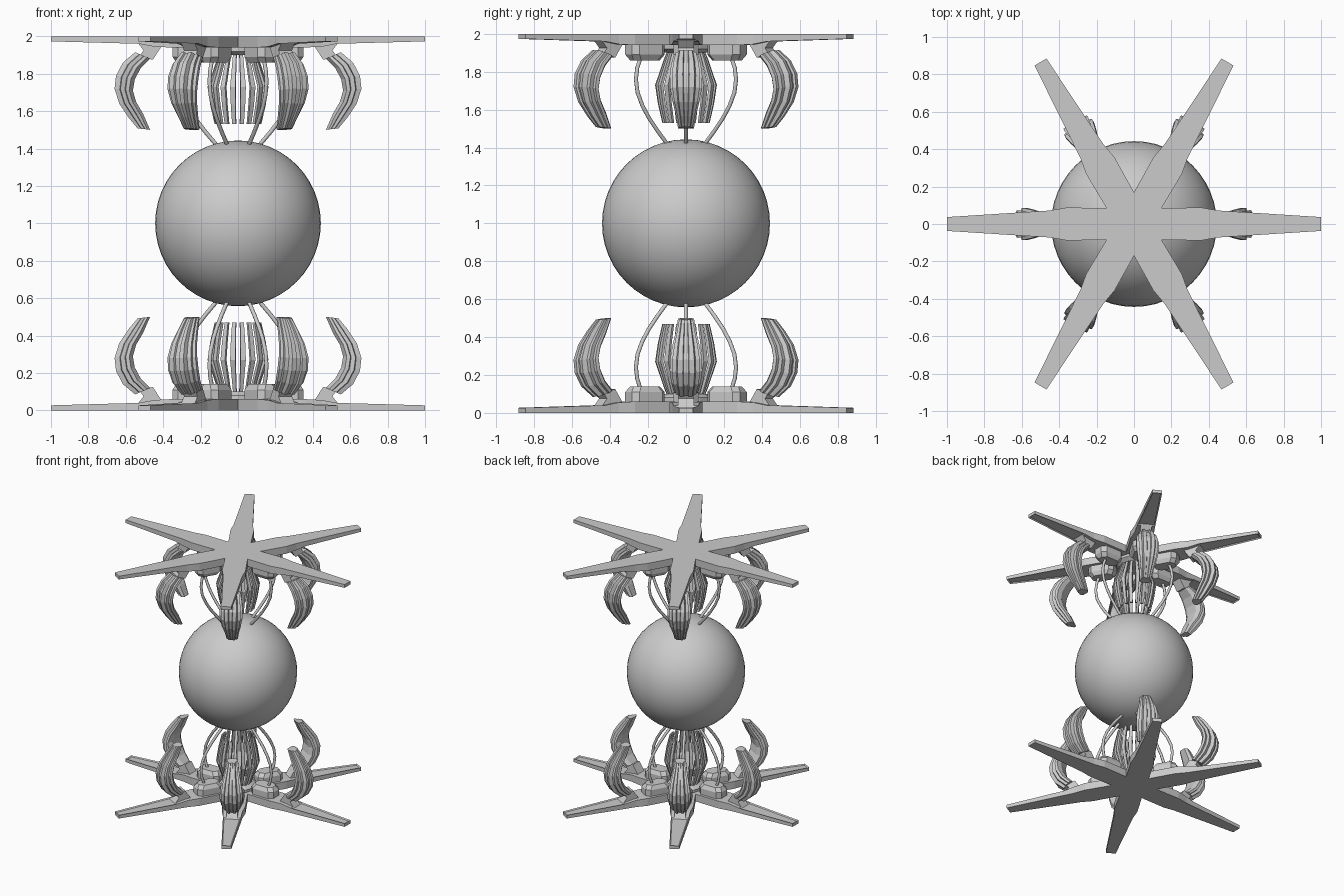
import bpy, bmesh
from math import sin, cos, pi, radians
from mathutils import Vector, Matrix

if "Cube" in bpy.data.objects:
    bpy.data.objects.remove(bpy.data.objects["Cube"])


def finish(bm, name, smooth=None):
    bmesh.ops.recalc_face_normals(bm, faces=bm.faces)
    me = bpy.data.meshes.new(name)
    bm.to_mesh(me)
    bm.free()
    ob = bpy.data.objects.new(name, me)
    bpy.context.collection.objects.link(ob)
    if smooth:
        bpy.context.view_layer.objects.active = ob
        ob.select_set(True)
        bpy.ops.object.shade_smooth_by_angle(angle=radians(smooth))
        ob.select_set(False)
    return ob


def loft(bm, rings):
    """Closed skin through equal-length rings, capped at both ends."""
    vs = [[bm.verts.new(p) for p in r] for r in rings]
    n = len(vs[0])
    for a, b in zip(vs, vs[1:]):
        for i in range(n):
            bm.faces.new((a[i], a[(i + 1) % n], b[(i + 1) % n], b[i]))
    bm.faces.new(vs[0][::-1])
    bm.faces.new(vs[-1])


def array(name, rings, count=6, smooth=None):
    """Radial copies for the lower half, mirrored about z = 1 for the upper."""
    for side in ("lower", "upper"):
        bm = bmesh.new()
        for k in range(count):
            m = Matrix.Rotation(2 * pi * k / count, 3, 'Z')
            out = [[m @ Vector(p) for p in r] for r in rings]
            if side == "upper":
                out = [[Vector((p.x, p.y, 2 - p.z)) for p in r] for r in out]
            loft(bm, out)
        finish(bm, side + "_" + name, smooth)


# six-armed star plates with recessed inner panels
ARM = [(0.36, 0.088, 0.06), (0.45, 0.072, 0.055), (0.53, 0.067, 0.04), (1.0, 0.037, 0.027)]
for side in ("lower", "upper"):
    bm = bmesh.new()
    notch = [Vector((0.17 * cos(radians(60 * k + 30)), 0.17 * sin(radians(60 * k + 30)), 0.06))
             for k in range(6)]
    ntop = [bm.verts.new(p) for p in notch]
    outline, panels = [], []
    for k in range(6):
        m = Matrix.Rotation(radians(60 * k), 3, 'Z')
        right = [ntop[k - 1]] + [bm.verts.new(m @ Vector((r, -w, z))) for r, w, z in ARM]
        left = [ntop[k]] + [bm.verts.new(m @ Vector((r, w, z))) for r, w, z in ARM]
        for i in range(4):
            f = bm.faces.new((right[i], right[i + 1], left[i + 1], left[i]))
            if i == 3:
                panels.append(f)
        outline += right + left[:0:-1]
    bm.faces.new(ntop)
    base = [bm.verts.new((v.co.x, v.co.y, 0)) for v in outline]
    n = len(base)
    for i in range(n):
        j = (i + 1) % n
        bm.faces.new((base[i], base[j], outline[j], outline[i]))
    bm.faces.new(base[::-1])
    bmesh.ops.recalc_face_normals(bm, faces=bm.faces)
    bmesh.ops.inset_region(bm, faces=panels, thickness=0.012, depth=-0.008)
    if side == "upper":
        for v in bm.verts:
            v.co.z = 2 - v.co.z
    finish(bm, side + "_star_plate")


# chamfered pods at the root of each arm
def pod_ring(l, w, z, c=0.03):
    pts = [(l, w - c), (l - c, w), (c - l, w), (-l, w - c),
           (-l, c - w), (c - l, -w), (l - c, -w), (l, c - w)]
    return [(0.25 + x, y, z) for x, y in pts]


array("pod", [pod_ring(0.10, 0.065, 0.05), pod_ring(0.10, 0.065, 0.11), pod_ring(0.08, 0.048, 0.14)])

# brackets holding the petals
bracket = [(0.37, 0.03), (0.41, 0.055), (0.455, 0.125), (0.53, 0.11), (0.505, 0.075), (0.54, 0.03)]
array("bracket", [[(r, y, z) for r, z in bracket] for y in (-0.042, 0.042)])

# curved petals with stepped, ridged cross-section
half = [(0.6, 0), (1, 0.2), (1, 0.4), (0.8, 0.44), (0.86, 0.68), (0.6, 0.72), (0.52, 1), (0.2, 1), (0.15, 0.88)]
section = half + [(-u, v) for u, v in half[::-1]]
stations = [((0.55, 0.085), (0.47, 0.12), 0.062), ((0.615, 0.14), (0.52, 0.17), 0.078),
            ((0.652, 0.21), (0.552, 0.23), 0.086), ((0.66, 0.28), (0.562, 0.29), 0.084),
            ((0.635, 0.36), (0.545, 0.35), 0.072), ((0.585, 0.435), (0.507, 0.415), 0.055),
            ((0.537, 0.492), (0.47, 0.50), 0.042)]
rings = [[(i[0] + (o[0] - i[0]) * v, u * w, i[1] + (o[1] - i[1]) * v) for u, v in section]
         for o, i, w in stations]
array("petal", rings)

# barrel cage of flat bent bars
bars = [(0.095, 0.08), (0.115, 0.13), (0.163, 0.27), (0.148, 0.37), (0.125, 0.47)]
rings = [[(r, -w, z), (r, w, z), (r - 0.016, w, z), (r - 0.016, -w, z)]
         for (r, z), w in zip(bars, (0.009, 0.01, 0.014, 0.013, 0.01))]
array("cage_bar", rings, 18)

# hub under each cage
array("hub", [[(r * cos(pi * i / 6), r * sin(pi * i / 6), z) for i in range(12)]
              for r, z in ((0.14, 0.05), (0.14, 0.08), (0.11, 0.10))], 1)

# curved rods from the pods to the sphere
path = [Vector(p) for p in ((0.275, 0, 0.12), (0.297, 0, 0.18), (0.305, 0, 0.24), (0.295, 0, 0.31),
                            (0.265, 0, 0.38), (0.225, 0, 0.445), (0.175, 0, 0.51), (0.12, 0, 0.575))]
rings = []
for i, p in enumerate(path):
    t = (path[min(i + 1, len(path) - 1)] - path[max(i - 1, 0)]).normalized()
    side = Vector((t.z, 0, -t.x))
    rings.append([p + 0.011 * (cos(pi * a / 4) * side + sin(pi * a / 4) * Vector((0, 1, 0)))
                  for a in range(8)])
array("rod", rings, 6, 50)

# central sphere
bm = bmesh.new()
bmesh.ops.create_uvsphere(bm, u_segments=48, v_segments=24, radius=0.443,
                          matrix=Matrix.Translation((0, 0, 1)))
finish(bm, "central_sphere", 40)
